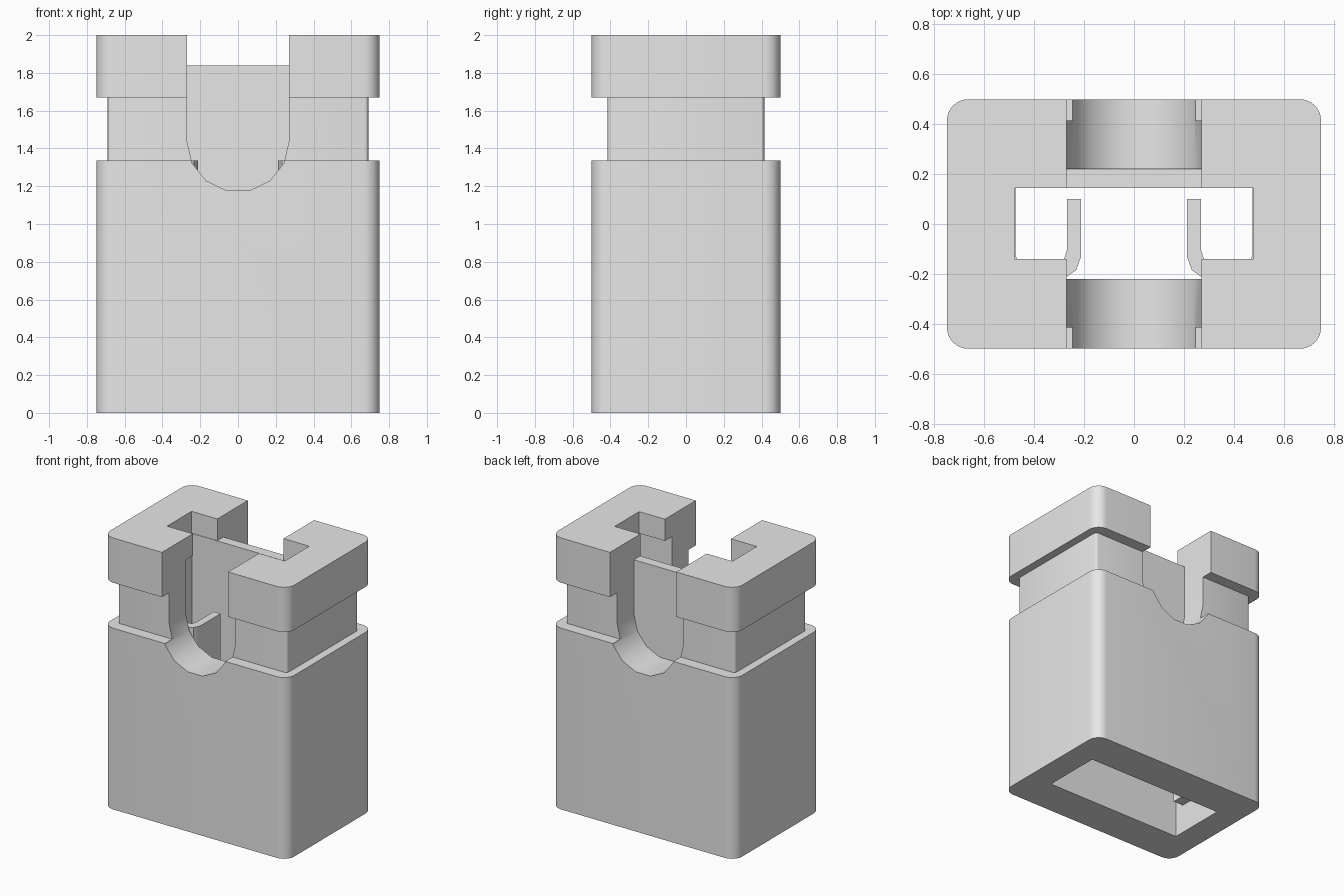
import bpy, bmesh, math
from mathutils import Vector

if "Cube" in bpy.data.objects:
    bpy.data.objects.remove(bpy.data.objects["Cube"])

grey = bpy.data.materials.new("plain_grey")
grey.use_nodes = True
COLOUR = (0.8, 0.8, 0.8, 1)
grey.diffuse_color = COLOUR
grey.node_tree.nodes["Principled BSDF"].inputs["Base Color"].default_value = COLOUR


def rounded_rect(hx, hy, r, steps=8):
    """Outline of a rectangle with rounded corners."""
    points = []
    for quarter, (sx, sy) in enumerate([(1, 1), (-1, 1), (-1, -1), (1, -1)]):
        for i in range(steps + 1):
            a = math.pi / 2 * (quarter + i / steps)
            points.append((sx * (hx - r) + r * math.cos(a),
                           sy * (hy - r) + r * math.sin(a)))
    return points


def extrude(name, outline, start, depth):
    """Solid from an outline of 3D points pushed along a depth vector."""
    bm = bmesh.new()
    face = bm.faces.new([bm.verts.new(p) for p in outline])
    top = bmesh.ops.extrude_face_region(bm, geom=[face])["geom"]
    moved = [g for g in top if isinstance(g, bmesh.types.BMVert)]
    bmesh.ops.translate(bm, vec=Vector(depth), verts=moved)
    bmesh.ops.translate(bm, vec=Vector(start), verts=bm.verts)
    bmesh.ops.recalc_face_normals(bm, faces=bm.faces)
    mesh = bpy.data.meshes.new(name)
    bm.to_mesh(mesh)
    bm.free()
    mesh.materials.append(grey)
    obj = bpy.data.objects.new(name, mesh)
    bpy.context.collection.objects.link(obj)
    return obj


def prism(name, outline, z0, z1):
    return extrude(name, [(x, y, 0) for x, y in outline], (0, 0, z0), (0, 0, z1 - z0))


def box(hx, y0, y1):
    return [(-hx, y0), (hx, y0), (hx, y1), (-hx, y1)]


def boolean(obj, other, operation):
    mod = obj.modifiers.new(operation.lower(), "BOOLEAN")
    mod.operation, mod.object, mod.solver = operation, other, "EXACT"
    bpy.context.view_layer.objects.active = obj
    bpy.ops.object.modifier_apply(modifier=mod.name)
    bpy.data.objects.remove(other)


def smooth(obj):
    bpy.ops.object.select_all(action="DESELECT")
    obj.select_set(True)
    bpy.context.view_layer.objects.active = obj
    bpy.ops.object.shade_smooth_by_angle(angle=math.radians(30))


# Housing: block with a grip groove around it
housing = prism("housing", rounded_rect(0.75, 0.5, 0.085), 0, 2)
ring = prism("groove_ring", rounded_rect(0.9, 0.7, 0.05), 1.335, 1.67)
boolean(ring, prism("groove_core", rounded_rect(0.69, 0.415, 0.02, 3), 1.2, 1.8), "DIFFERENCE")
boolean(housing, ring, "DIFFERENCE")

# Inner cavity and the narrower opening through the lid
boolean(housing, prism("cavity", box(0.56, -0.22, 0.22), -0.1, 1.84), "DIFFERENCE")
boolean(housing, prism("lid_opening", box(0.48, -0.14, 0.145), 1.7, 2.1), "DIFFERENCE")

# U-shaped notch through front and back
R, SEGMENTS = 0.27, 7
notch = [(-R, 0, 2.2)]
for i in range(SEGMENTS + 1):
    a = math.pi * (1 + i / SEGMENTS)
    notch.append((R * math.cos(a), 0, 1.44 + R * math.sin(a)))
notch.append((R, 0, 2.2))
boolean(housing, extrude("notch", notch, (0, -0.6, 0), (0, 1.2, 0)), "DIFFERENCE")
smooth(housing)

# Metal contact: back plate, then side plates, front flaps and folded spring arms
prism("contact_back_plate", box(0.555, 0.145, 0.219), 0.21, 1.838)
for side, s in (("left", 1), ("right", -1)):
    plate = [(0.555, 0.145), (0.475, 0.145), (0.475, -0.12), (0.47, -0.14), (0.555, -0.14)]
    prism(side + "_contact_side_plate", [(s * x, y) for x, y in plate], 0.21, 1.838)
    arm = [(0.555, -0.14), (0.28, -0.14), (0.268, -0.1), (0.268, 0.1), (0.212, 0.1),
           (0.212, -0.13), (0.232, -0.185), (0.275, -0.215), (0.555, -0.215)]
    smooth(prism(side + "_contact_spring_arm", [(s * x, y) for x, y in arm], 0.5, 1.335))
